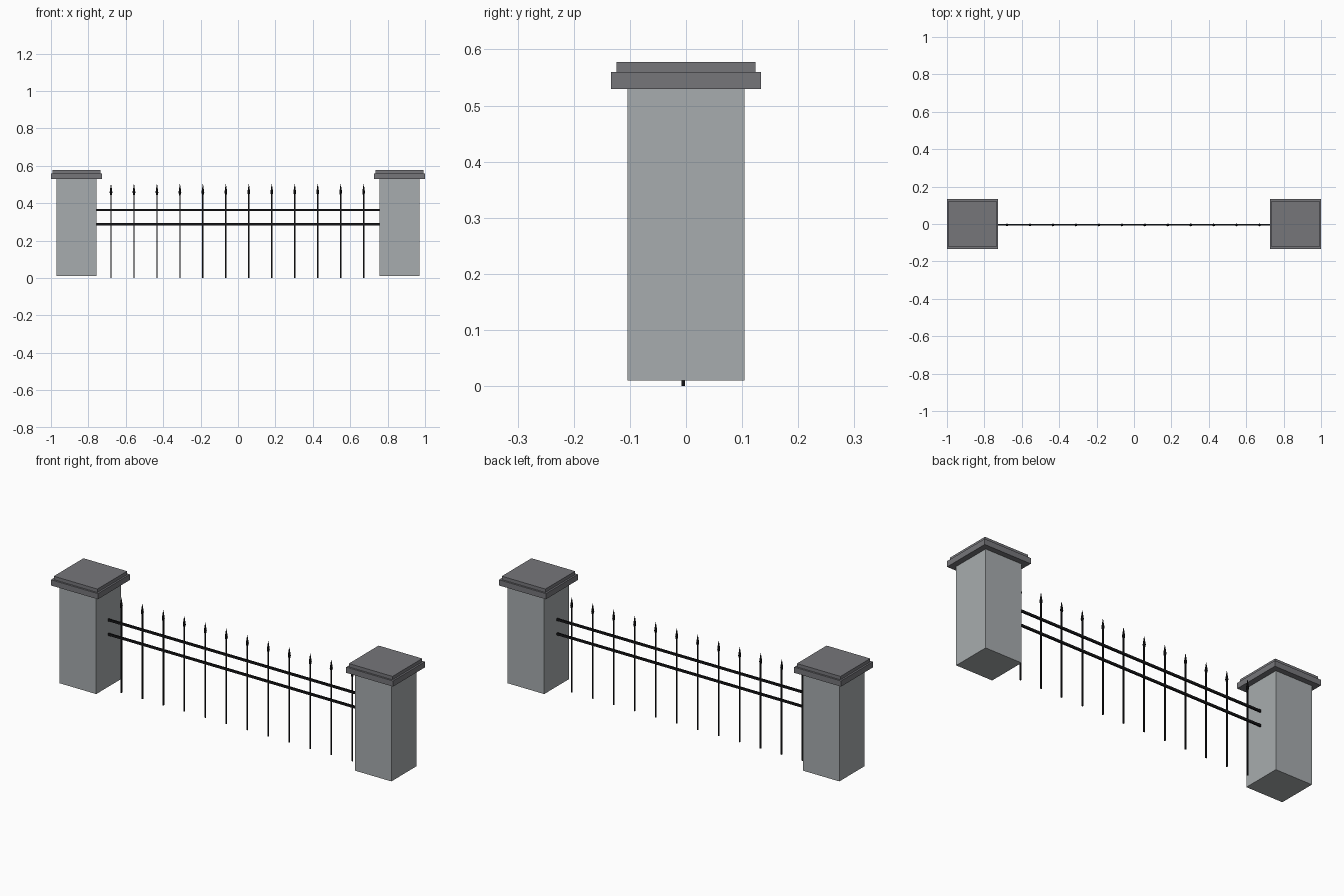
import bpy, bmesh, math
from mathutils import Matrix, Vector

if "Cube" in bpy.data.objects:
    bpy.data.objects.remove(bpy.data.objects["Cube"])


def material(name, rgb):
    m = bpy.data.materials.new(name)
    m.diffuse_color = (*rgb, 1)
    m.use_nodes = True
    m.node_tree.nodes["Principled BSDF"].inputs["Base Color"].default_value = m.diffuse_color
    return m


STONE = material("light_stone", (0.39, 0.415, 0.425))
CAP = material("dark_stone", (0.18, 0.18, 0.195))
IRON = material("black_iron", (0.008, 0.008, 0.009))


def finish(bm, name, mat):
    bmesh.ops.recalc_face_normals(bm, faces=bm.faces)
    me = bpy.data.meshes.new(name)
    bm.to_mesh(me)
    bm.free()
    me.materials.append(mat)
    ob = bpy.data.objects.new(name, me)
    bpy.context.collection.objects.link(ob)
    return ob


def add_box(bm, x, y, z0, z1, hx, hy):
    bmesh.ops.create_cube(bm, size=1, matrix=Matrix.Translation((x, y, (z0 + z1) / 2))
                          @ Matrix.Diagonal((2 * hx, 2 * hy, z1 - z0, 1)))


def add_cone(bm, x, y, z0, z1, r0, r1):
    bmesh.ops.create_cone(bm, cap_ends=True, segments=8, radius1=r0, radius2=r1,
                          depth=z1 - z0, matrix=Matrix.Translation((x, y, (z0 + z1) / 2)))


# Stone pillars with two-step caps
for side, sx in (("left", -1), ("right", 1)):
    cx = sx * 0.863
    bm = bmesh.new()
    add_box(bm, cx, 0, 0.01, 0.53, 0.107, 0.1045)
    finish(bm, side + "_pillar", STONE)
    bm = bmesh.new()
    add_box(bm, cx, 0, 0.53, 0.56, 0.137, 0.1335)
    add_box(bm, cx, 0, 0.56, 0.578, 0.1275, 0.124)
    finish(bm, side + "_pillar_cap", CAP)

FENCE_Y = -0.005

# Horizontal rails between the pillars
for name, z in (("lower_rail", 0.288), ("upper_rail", 0.364)):
    bm = bmesh.new()
    add_box(bm, 0, FENCE_Y + 0.002, z - 0.006, z + 0.006, 0.762, 0.004)
    finish(bm, name, IRON)

# Upright bars with spear tips
for i in range(12):
    x = -0.679 + i * 0.1228
    bm = bmesh.new()
    add_box(bm, x, FENCE_Y, 0, 0.45, 0.0035, 0.003)
    add_cone(bm, x, FENCE_Y, 0.44, 0.458, 0.003, 0.0075)
    add_cone(bm, x, FENCE_Y, 0.458, 0.502, 0.0075, 0.0008)
    finish(bm, f"fence_bar_{i + 1}", IRON)
